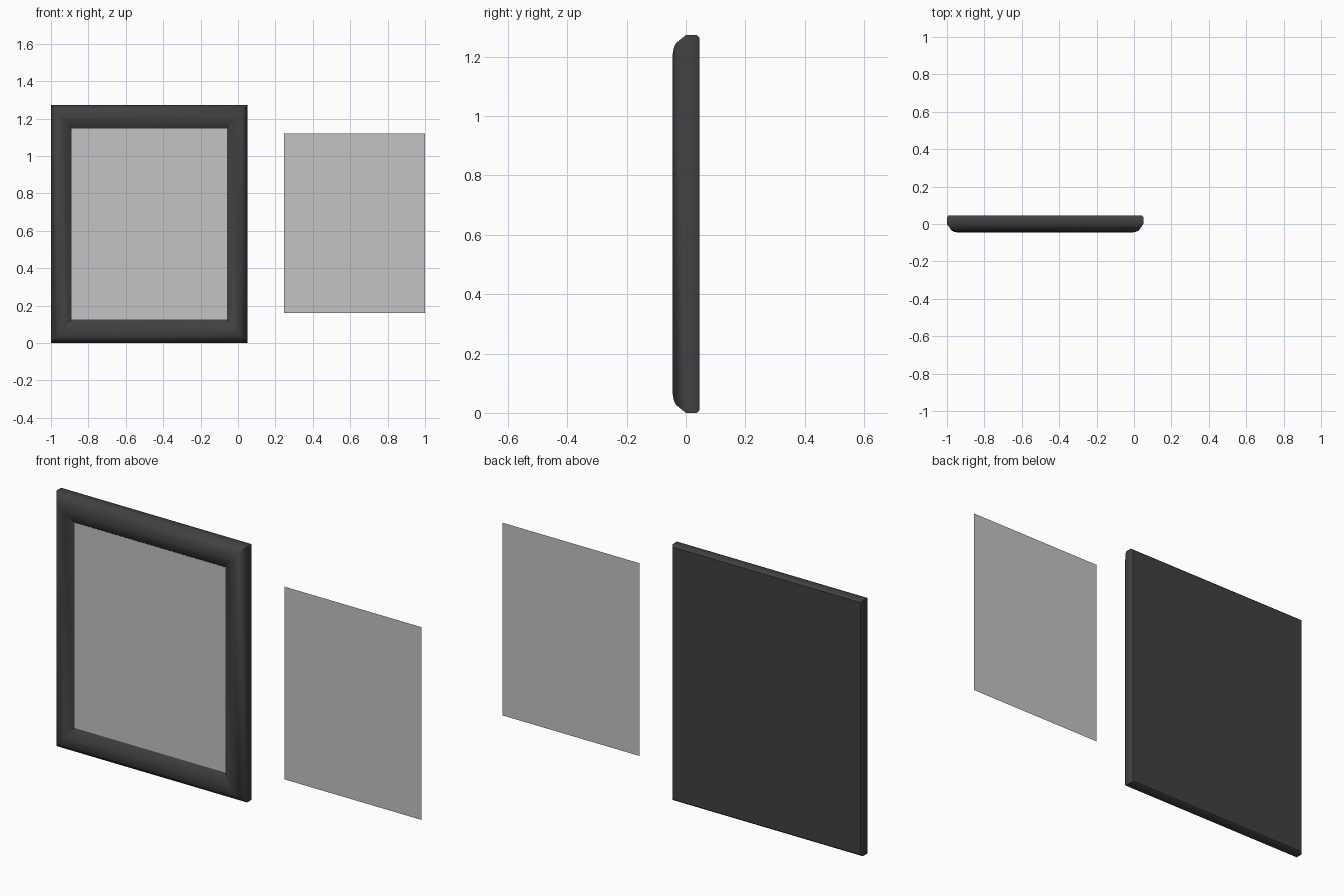
import bpy
import bmesh
import math

cube = bpy.data.objects.get("Cube")
if cube:
    bpy.data.objects.remove(cube, do_unlink=True)


def make_material(name, color):
    mat = bpy.data.materials.new(name)
    mat.use_nodes = True
    mat.diffuse_color = color
    bsdf = next(n for n in mat.node_tree.nodes if n.type == 'BSDF_PRINCIPLED')
    bsdf.inputs["Base Color"].default_value = (*color[:3], 1)
    bsdf.inputs["Alpha"].default_value = color[3]
    return mat


black = make_material("charcoal_black", (0.053, 0.053, 0.053, 1))
glass = make_material("clear_grey_glass", (0.55, 0.55, 0.55, 0.7))


def finish(name, bm, mat):
    mesh = bpy.data.meshes.new(name)
    bm.to_mesh(mesh)
    bm.free()
    mesh.materials.append(mat)
    obj = bpy.data.objects.new(name, mesh)
    bpy.context.collection.objects.link(obj)
    return obj


def rectangle(bm, x0, x1, z0, z1, y):
    corners = ((x0, z0), (x1, z0), (x1, z1), (x0, z1))
    return [bm.verts.new((x, y, z)) for x, z in corners]


LEFT, RIGHT, HEIGHT = -1.0, 0.05, 1.273
SIDE = 0.88  # side rails are a little narrower than top and bottom


def frame_ring(bm, inset, y):
    return rectangle(bm, LEFT + inset * SIDE, RIGHT - inset * SIDE,
                     inset, HEIGHT - inset, y)


# Frame: moulding profile (inset, depth) swept around the rectangle
profile = [(0.008, 0.045), (0, 0.036), (0, 0), (0.028, -0.035),
           (0.045, -0.042), (0.065, -0.045), (0.078, -0.042),
           (0.125, -0.014), (0.125, 0.02)]
bm = bmesh.new()
rings = [frame_ring(bm, *point) for point in profile]
for a, b in zip(rings, rings[1:]):
    for i in range(4):
        j = (i + 1) % 4
        bm.faces.new((a[i], a[j], b[j], b[i]))
bm.faces.new(rings[0])
bm.faces.new(rings[-1])
bmesh.ops.recalc_face_normals(bm, faces=bm.faces)
frame = finish("picture_frame", bm, black)
bpy.ops.object.select_all(action='DESELECT')
frame.select_set(True)
bpy.context.view_layer.objects.active = frame
bpy.ops.object.shade_smooth_by_angle(angle=math.radians(42))

# Glass pane seated in the frame
bm = bmesh.new()
bm.faces.new(frame_ring(bm, 0.125, -0.0145))
finish("frame_pane", bm, glass)

# Loose sheet beside the frame
bm = bmesh.new()
bm.faces.new(rectangle(bm, 0.245, 1, 0.16, 1.12, 0.018))
finish("loose_pane", bm, glass)
